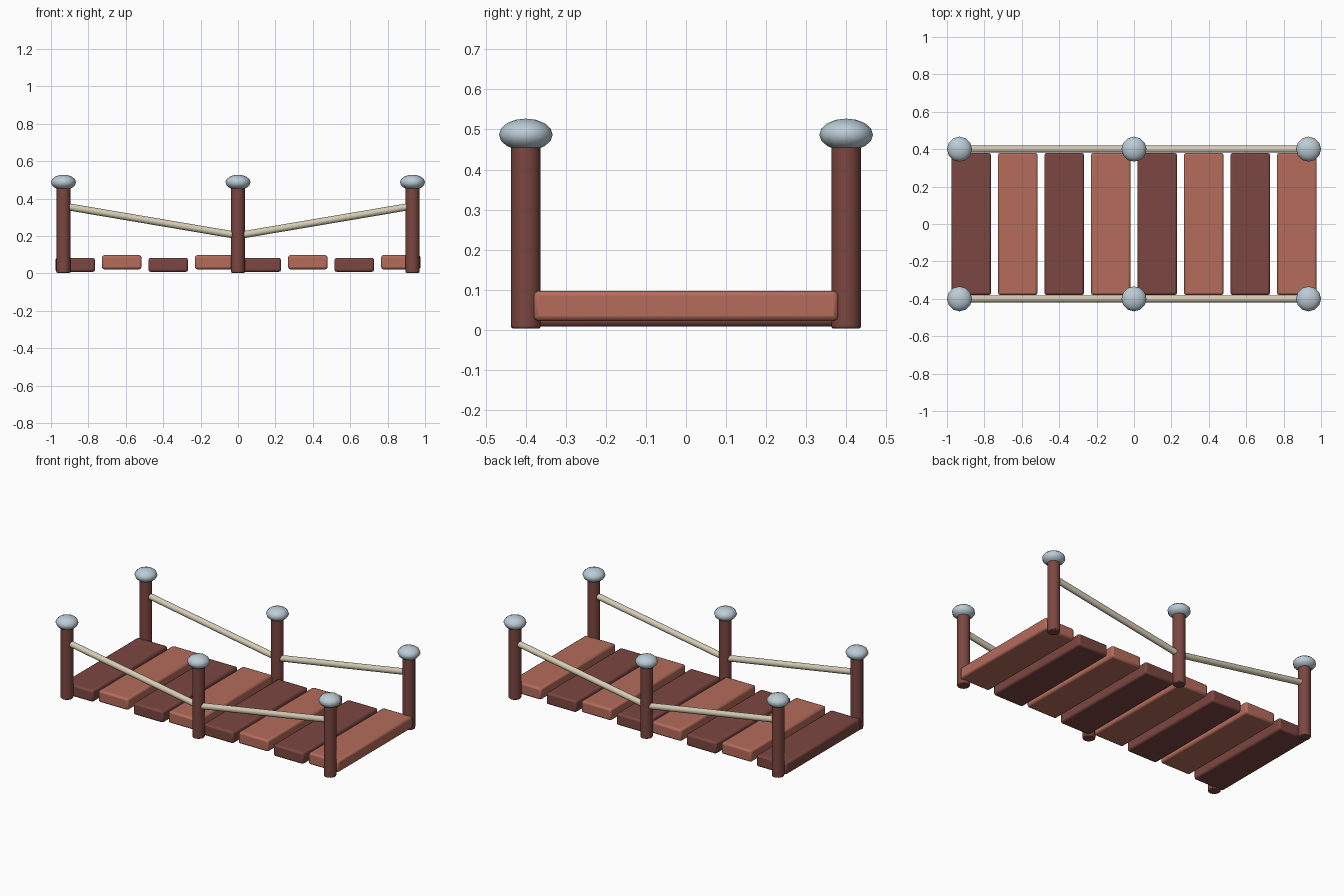
import bpy
from mathutils import Vector

cube = bpy.data.objects.get("Cube")
if cube:
    bpy.data.objects.remove(cube, do_unlink=True)


def material(name, rgb):
    mat = bpy.data.materials.new(name)
    mat.use_nodes = True
    color = (*rgb, 1)
    mat.diffuse_color = color
    bsdf = next(n for n in mat.node_tree.nodes if n.type == 'BSDF_PRINCIPLED')
    bsdf.inputs["Base Color"].default_value = color
    return mat


dark_wood = material("dark wood", (0.20, 0.062, 0.052))
light_wood = material("light wood", (0.46, 0.15, 0.105))
metal = material("pale metal", (0.50, 0.60, 0.67))
hemp = material("rope fibre", (0.67, 0.60, 0.46))


def finish(name, mat, bevel=0, segments=2):
    obj = bpy.context.object
    obj.name = name
    obj.data.materials.append(mat)
    if bevel:
        mod = obj.modifiers.new("rounded_edges", 'BEVEL')
        mod.width = bevel
        mod.segments = segments
        mod.limit_method = 'ANGLE'
        mod.angle_limit = 0.9
    bpy.ops.object.shade_smooth_by_angle(angle=0.7)
    return obj


def rod(name, start, end, radius, mat, bevel=0):
    a, b = Vector(start), Vector(end)
    bpy.ops.mesh.primitive_cylinder_add(
        vertices=16, radius=radius, depth=(b - a).length, location=(a + b) / 2,
        rotation=(b - a).to_track_quat('Z', 'Y').to_euler())
    return finish(name, mat, bevel)


# Deck planks, alternating in colour and height
PITCH, WIDTH, LENGTH, THICK = 0.2487, 0.212, 0.76, 0.075
for i in range(8):
    raised = i % 2
    z = 0.0595 if raised else 0.0455
    bpy.ops.mesh.primitive_cube_add(size=1, location=((i - 3.5) * PITCH, 0, z))
    bpy.context.object.scale = (WIDTH, LENGTH, THICK)
    bpy.ops.object.transform_apply(location=False, rotation=False, scale=True)
    finish(f"plank_{i + 1}", light_wood if raised else dark_wood, bevel=0.012)

# Posts with flattened caps, and sagging ropes along each side
POST_X, POST_Y = 0.933, 0.4
for side, y in (("front", -POST_Y), ("back", POST_Y)):
    for place, x in (("right", -POST_X), ("middle", 0), ("left", POST_X)):
        rod(f"{side}_{place}_post", (x, y, 0.003), (x, y, 0.47), 0.037,
            dark_wood, bevel=0.005)
        bpy.ops.mesh.primitive_uv_sphere_add(
            segments=12, ring_count=8, radius=0.067, location=(x, y, 0.487))
        bpy.context.object.scale.z = 0.6
        bpy.ops.object.transform_apply(location=False, rotation=False, scale=True)
        finish(f"{side}_{place}_cap", metal)
        if x:
            rod(f"{side}_{place}_rope", (x, y, 0.36), (0, y, 0.202), 0.019, hemp)
